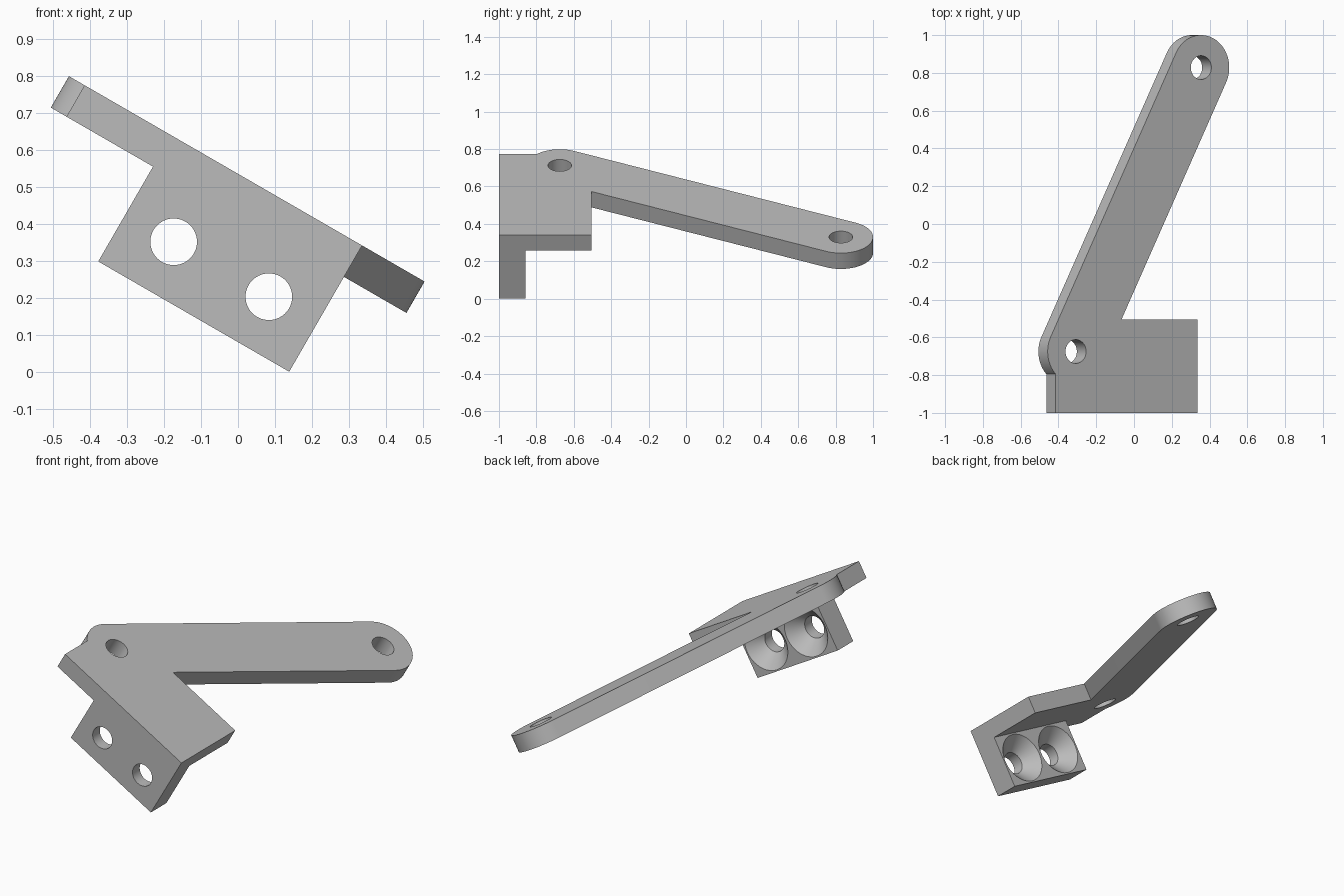
import bpy, bmesh
from math import radians, cos, sin, atan2, sqrt, pi
from mathutils import Matrix, Vector

cube = bpy.data.objects.get("Cube")
if cube:
    bpy.data.objects.remove(cube, do_unlink=True)

GREY = (0.5, 0.5, 0.5, 1.0)
mat = bpy.data.materials.new("plain grey")
mat.use_nodes = True
mat.diffuse_color = GREY
mat.node_tree.nodes["Principled BSDF"].inputs["Base Color"].default_value = GREY

# The whole bracket leans sideways: local z is the normal of the arm plate
TILT = Matrix.Translation((-0.457, 0, 0.799)) @ Matrix.Rotation(radians(30), 4, 'Y')

LEFT, RIGHT, FRONT, STEP = 0.049, 0.915, -1.0, -0.505   # base of the plate
THICK, END_R, HOLE_R = 0.098, 0.172, 0.063
NEAR, FAR = Vector((0.172, -0.675)), Vector((0.938, 0.828))  # arm end centres
TAB_LEFT, TAB_BACK, TAB_LOW = 0.319, -0.857, -0.394
SINK_R = 0.14


def finish(name, bm):
    bmesh.ops.recalc_face_normals(bm, faces=bm.faces)
    mesh = bpy.data.meshes.new(name)
    bm.to_mesh(mesh)
    bm.free()
    mesh.materials.append(mat)
    obj = bpy.data.objects.new(name, mesh)
    bpy.context.collection.objects.link(obj)
    obj.matrix_world = TILT
    return obj


def prism(name, outline, low, high):
    bm = bmesh.new()
    face = bm.faces.new([bm.verts.new((x, y, low)) for x, y in outline])
    top = bmesh.ops.extrude_face_region(bm, geom=[face])["geom"]
    verts = [v for v in top if isinstance(v, bmesh.types.BMVert)]
    bmesh.ops.translate(bm, verts=verts, vec=(0, 0, high - low))
    return finish(name, bm)


def lathe(name, stations, place, n=64):
    """Round solid along local z from (height, radius) stations."""
    bm = bmesh.new()
    rings = [[bm.verts.new(place @ Vector((r * cos(2 * pi * i / n), r * sin(2 * pi * i / n), h)))
              for i in range(n)] for h, r in stations]
    for a, b in zip(rings, rings[1:]):
        for i in range(n):
            j = (i + 1) % n
            bm.faces.new((a[i], a[j], b[j], b[i]))
    bm.faces.new(rings[0])
    bm.faces.new(rings[-1])
    return finish(name, bm)


def cut(obj, cutter):
    cutter.hide_render = True
    mod = obj.modifiers.new("hole", 'BOOLEAN')
    mod.operation, mod.solver, mod.object = 'DIFFERENCE', 'EXACT', cutter
    select(obj)
    bpy.ops.object.modifier_apply(modifier=mod.name)
    bpy.data.objects.remove(cutter, do_unlink=True)


def select(obj):
    bpy.ops.object.select_all(action='DESELECT')
    obj.select_set(True)
    bpy.context.view_layer.objects.active = obj


def arc(centre, start, end, n):
    return [(centre.x + END_R * cos(start + (end - start) * i / n),
             centre.y + END_R * sin(start + (end - start) * i / n)) for i in range(n + 1)]


# Plate outline: rectangular base running into a slanted, round-ended arm
along = (FAR - NEAR).normalized()
side = Vector((along.y, -along.x))
edge = NEAR + side * END_R
inner = edge + along * ((STEP - edge.y) / along.y)
right_angle = atan2(side.y, side.x)
reach = LEFT - NEAR.x
meet = 2 * pi - atan2(sqrt(END_R ** 2 - reach ** 2), reach)
outline = [(LEFT, FRONT), (RIGHT, FRONT), (RIGHT, STEP), tuple(inner)]
outline += arc(FAR, right_angle, right_angle + pi, 40)
outline += arc(NEAR, right_angle + pi, meet, 24)
plate = prism("arm_plate", outline, -THICK, 0)

# Pivot holes at both ends of the arm
for c in (NEAR, FAR):
    cut(plate, lathe("pivot_cutter", [(-0.2, HOLE_R), (0.1, HOLE_R)],
                     Matrix.Translation((c.x, c.y, 0))))

# Mounting tab below the front edge
tab = prism("mounting_tab", [(TAB_LEFT, FRONT), (RIGHT, FRONT), (RIGHT, TAB_BACK),
                             (TAB_LEFT, TAB_BACK)], TAB_LOW, -THICK)

# Screw holes, countersunk from the back
depth = SINK_R - HOLE_R
for x in (0.469, 0.766):
    place = Matrix.Translation((x, TAB_BACK, -0.246)) @ Matrix.Rotation(radians(-90), 4, 'X')
    cut(tab, lathe("screw_cutter", [(-0.3, HOLE_R), (-depth, HOLE_R), (0.01, SINK_R + 0.01)], place))

for obj in (plate, tab):
    select(obj)
    bpy.ops.object.shade_smooth_by_angle(angle=radians(30))
